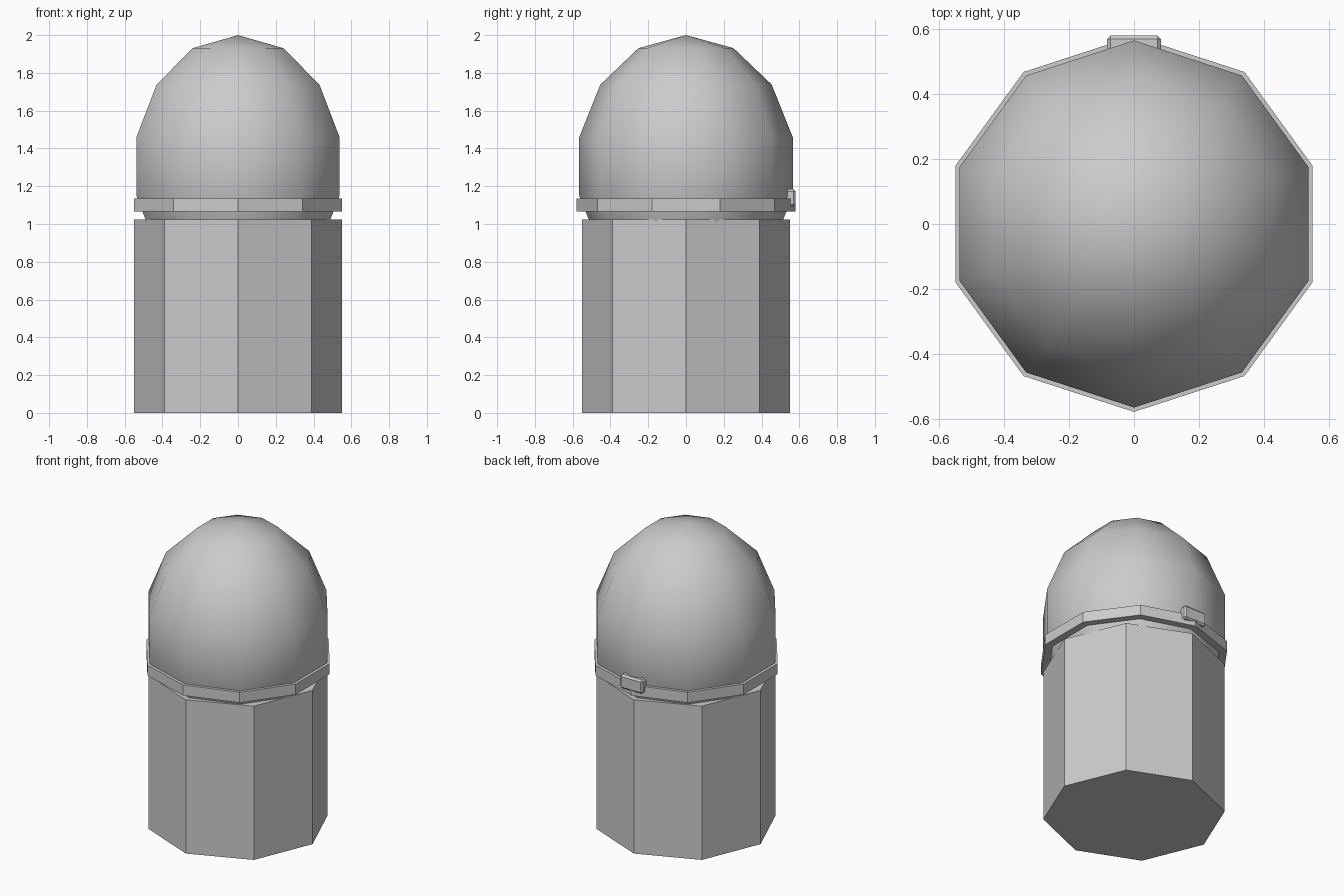
import bpy, bmesh, math
from mathutils import Matrix, Vector

if "Cube" in bpy.data.objects:
    bpy.data.objects.remove(bpy.data.objects["Cube"])

grey = bpy.data.materials.new("plain grey")
grey.diffuse_color = (0.6, 0.6, 0.6, 1)
grey.use_nodes = True
grey.node_tree.nodes["Principled BSDF"].inputs["Base Color"].default_value = grey.diffuse_color


def finish(name, bm, smooth=False):
    bmesh.ops.recalc_face_normals(bm, faces=bm.faces)
    for f in bm.faces:
        f.smooth = smooth
    mesh = bpy.data.meshes.new(name)
    bm.to_mesh(mesh)
    bm.free()
    mesh.materials.append(grey)
    obj = bpy.data.objects.new(name, mesh)
    bpy.context.collection.objects.link(obj)
    return obj


def lathe(name, sides, profile, smooth=False):
    """Turn (radius, z) points round z, with a corner on the y axis."""
    bm = bmesh.new()
    rings = []
    for r, z in profile:
        if r < 1e-6:
            rings.append([bm.verts.new((0, 0, z))] * sides)
        else:
            angles = [math.pi / 2 + math.tau * i / sides for i in range(sides)]
            rings.append([bm.verts.new((r * math.cos(a), r * math.sin(a), z)) for a in angles])
    for low, high in zip(rings, rings[1:]):
        for i in range(sides):
            j = (i + 1) % sides
            corners = list(dict.fromkeys([low[i], low[j], high[j], high[i]]))
            bm.faces.new(corners)
    for ring, (r, z) in ((rings[0], profile[0]), (rings[-1], profile[-1])):
        if r > 1e-6:
            bm.faces.new(ring)
    return finish(name, bm, smooth)


# Eight-sided body
lathe("body", 8, [(0.55, 0), (0.55, 1.025)])

# Stretched low-poly ball, its lower part sunk into the body
steps = 7
ball = []
for k in range(steps + 1):
    a = math.pi * k / steps
    ball.append((0.58 * math.sin(a), 1.305 - 0.695 * math.cos(a)))
lathe("dome", 10, ball, smooth=True)

# Ten-sided band round the dome
lathe("band", 10, [(0.579, 1.065), (0.579, 1.135)])

# Bevelled catch at the back
bm = bmesh.new()
size = Vector((0.166, 0.07, 0.092))
bmesh.ops.create_cube(bm, size=1, matrix=Matrix.Translation((0, 0.546, 1.138)) @ Matrix.Diagonal((*size, 1)))
bmesh.ops.bevel(bm, geom=bm.edges[:], offset=0.011, segments=1, affect='EDGES')
finish("catch", bm)
